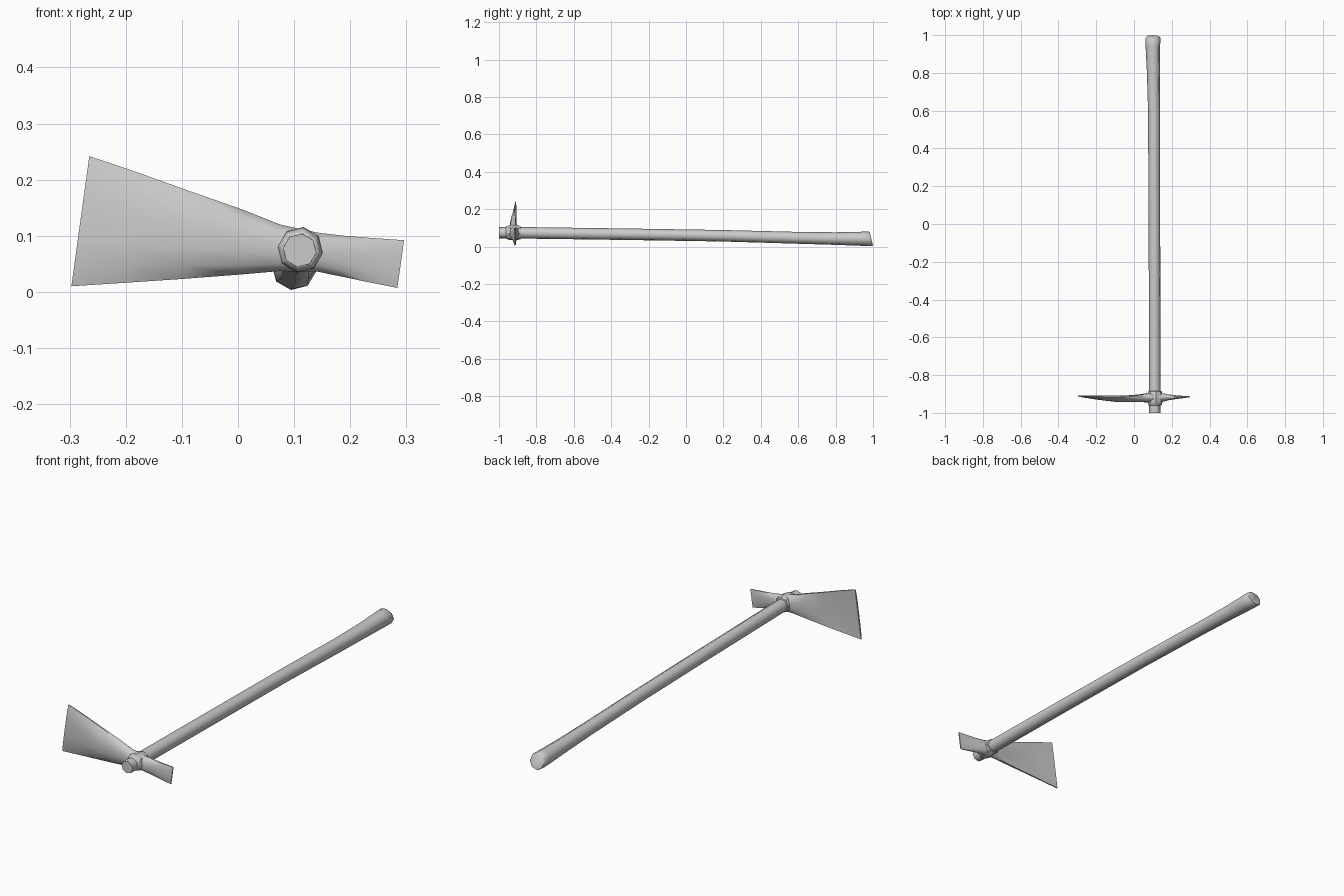
import bpy, bmesh, math
from mathutils import Vector

if "Cube" in bpy.data.objects:
    bpy.data.objects.remove(bpy.data.objects["Cube"])


def loft(name, rings, angle):
    """Skin a list of equal-length closed rings and cap both ends."""
    bm = bmesh.new()
    rows = [[bm.verts.new(p) for p in ring] for ring in rings]
    n = len(rows[0])
    for a, b in zip(rows, rows[1:]):
        for i in range(n):
            j = (i + 1) % n
            bm.faces.new((a[i], a[j], b[j], b[i]))
    bm.faces.new(rows[0])
    bm.faces.new(rows[-1])
    bmesh.ops.recalc_face_normals(bm, faces=bm.faces)
    mesh = bpy.data.meshes.new(name)
    bm.to_mesh(mesh)
    bm.free()
    obj = bpy.data.objects.new(name, mesh)
    bpy.context.collection.objects.link(obj)
    bpy.ops.object.select_all(action='DESELECT')
    obj.select_set(True)
    bpy.context.view_layer.objects.active = obj
    bpy.ops.object.shade_smooth_by_angle(angle=math.radians(angle))
    return obj


def octagon(y, cx, cz, rx, rz, slant=0.0):
    """Eight-sided ring across the handle; slant tips its top backwards."""
    ring = []
    for i in range(8):
        a = math.radians(82 + 45 * i)
        s = math.sin(a)
        ring.append(Vector((cx + rx * math.cos(a), y - slant * s, cz + rz * s)))
    return ring


def blade_section(top, bottom, y_edge, y_front, y_back, edge):
    """Curved blade section: thin top and bottom edges, bowed front and back."""
    (xt, zt), (xb, zb) = top, bottom
    ring = []
    steps = [0, .15, .35, .5, .65, .85, 1]
    for side, y_mid in ((-1, y_front), (1, y_back)):
        for t in (steps if side < 0 else reversed(steps)):
            bow = math.sqrt(max(0, 1 - (2 * t - 1) ** 2))
            y0 = y_edge + side * edge
            ring.append(Vector((xt + (xb - xt) * t, y0 + (y_mid - y0) * bow,
                                zt + (zb - zt) * t)))
    return ring


# Wooden handle, drooping and flaring towards the grip
loft("handle", [octagon(*r) for r in (
    (-1.0, .110, .074, .030, .030),
    (-.88, .110, .074, .031, .031),
    (-.30, .109, .066, .031, .031),
    (.20, .107, .058, .031, .031),
    (.60, .106, .047, .032, .032),
    (.80, .103, .043, .035, .034),
    (.94, .100, .042, .039, .038),
    (.985, .100, .042, .040, .039, .009),
    (.991, .100, .041, .036, .035, .009))], 50)

# Stepped socket around the handle
loft("socket", [octagon(y, .111, .075, r, r) for y, r in (
    (-.962, .031), (-.960, .034), (-.945, .040), (-.930, .041),
    (-.910, .041), (-.900, .039), (-.886, .036), (-.884, .031))], 40)

# Double-ended head: wide hoe blade on the left, narrow cutter on the right
loft("head", [blade_section(*s) for s in (
    ((-.265, .242), (-.297, .010), -.910, -.916, -.907, .002),
    ((-.185, .215), (-.205, .016), -.911, -.930, -.911, .003),
    ((-.090, .181), (-.100, .023), -.913, -.942, -.913, .004),
    ((.010, .146), (.005, .031), -.916, -.943, -.904, .005),
    ((.075, .120), (.073, .037), -.918, -.944, -.895, .006),
    ((.145, .105), (.142, .036), -.918, -.944, -.895, .006),
    ((.190, .100), (.186, .027), -.917, -.932, -.903, .004),
    ((.240, .096), (.234, .017), -.916, -.925, -.908, .003),
    ((.296, .092), (.284, .007), -.915, -.918, -.912, .002))], 50)
